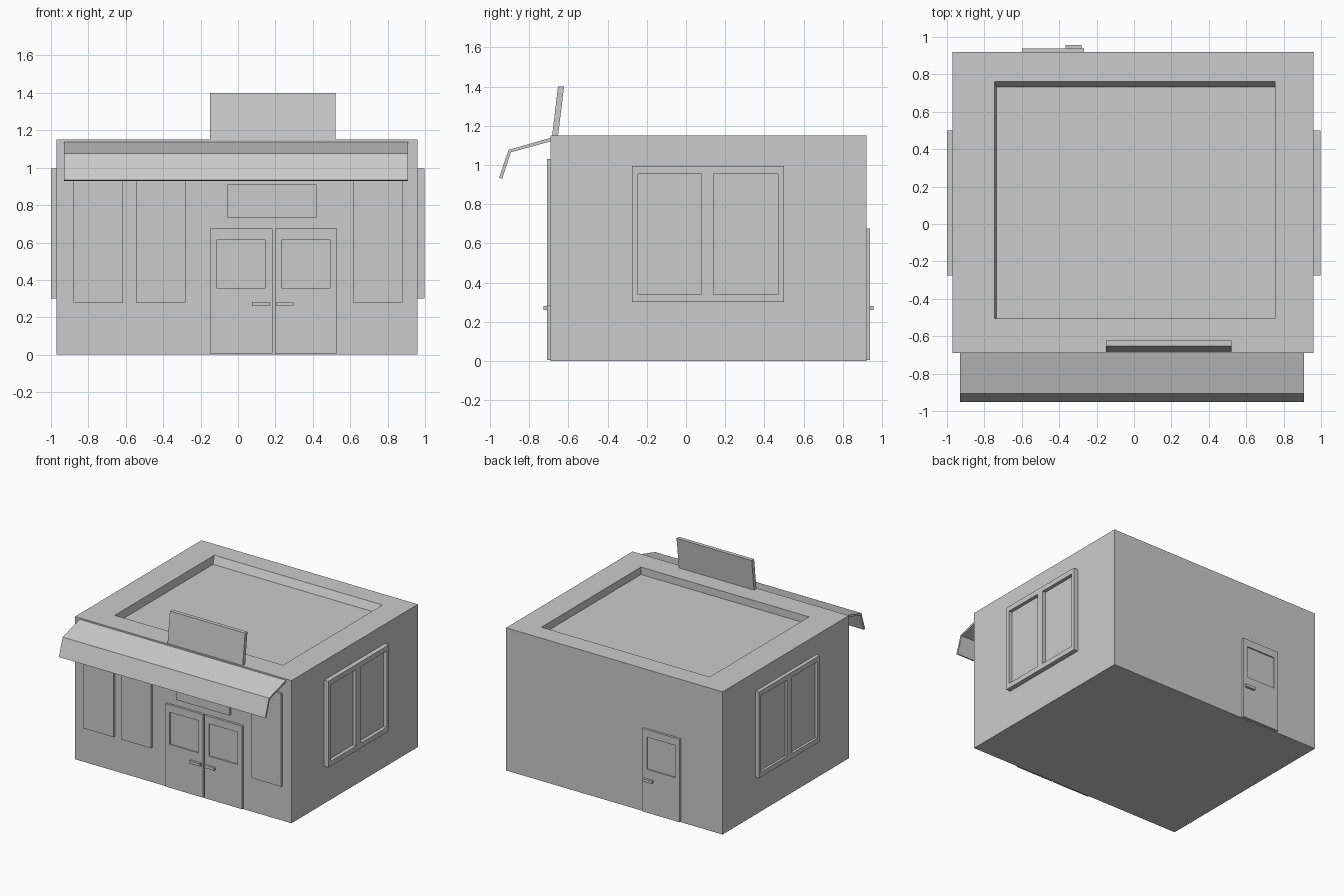
import bpy, bmesh

if "Cube" in bpy.data.objects:
    bpy.data.objects.remove(bpy.data.objects["Cube"])

X0, X1, Y0, Y1, H = -0.97, 0.96, -0.69, 0.92, 1.15

# Each wall maps (along wall, height, distance outward) to world space
front = lambda u, v, w: (u, Y0 - w, v)
back = lambda u, v, w: (u, Y1 + w, v)
right = lambda u, v, w: (X1 + w, u, v)
left = lambda u, v, w: (X0 - w, u, v)


def finish(name, bm):
    bmesh.ops.recalc_face_normals(bm, faces=bm.faces)
    me = bpy.data.meshes.new(name)
    bm.to_mesh(me)
    bm.free()
    ob = bpy.data.objects.new(name, me)
    bpy.context.collection.objects.link(ob)
    return ob


def skin(name, rings):
    """Closed solid through a stack of equal-sized point rings."""
    bm = bmesh.new()
    vs = [[bm.verts.new(p) for p in r] for r in rings]
    n = len(rings[0])
    for a, b in zip(vs, vs[1:]):
        for i in range(n):
            j = (i + 1) % n
            bm.faces.new((a[i], a[j], b[j], b[i]))
    bm.faces.new(vs[0])
    bm.faces.new(vs[-1])
    return finish(name, bm)


def rect(x0, x1, y0, y1, z):
    return [(x0, y0, z), (x1, y0, z), (x1, y1, z), (x0, y1, z)]


def extrude_profile(name, profile, x0, x1):
    return skin(name, [[(x, y, z) for y, z in profile] for x in (x0, x1)])


def panel(name, wall, us, vs, out, holes=(), inner=0.01):
    """Slab on a wall; grid cells listed in holes are sunk to the inner depth."""
    bm = bmesh.new()
    grid = [[bm.verts.new((u, v, 0)) for v in vs] for u in us]
    base, raised = [], set()
    for i in range(len(us) - 1):
        for j in range(len(vs) - 1):
            base.append((bm.faces.new((grid[i][j], grid[i + 1][j],
                                       grid[i + 1][j + 1], grid[i][j + 1])), (i, j)))
    cells = [f for f, _ in base]
    centres = {ij: f.calc_center_median() for f, ij in base}

    def lift(faces, w):
        r = bmesh.ops.extrude_face_region(bm, geom=faces, use_keep_orig=faces is cells)
        for e in r["geom"]:
            if isinstance(e, bmesh.types.BMVert):
                e.co.z = w
        if faces is not cells:
            bmesh.ops.delete(bm, geom=[f for f in faces if f.is_valid], context='FACES')
        return [e for e in r["geom"] if isinstance(e, bmesh.types.BMFace)]

    top = lift(cells, inner if holes else out)
    if holes:
        sunk = [centres[h].xy for h in holes]
        frame = [f for f in top
                 if all((f.calc_center_median().xy - c).length > 1e-4 for c in sunk)]
        lift(frame, out)
    for v in bm.verts:
        v.co = wall(*v.co)
    return finish(name, bm)


# Building shell with sunken roof
skin("building_shell", [
    rect(X0, X1, Y0, Y1, 0), rect(X0, X1, Y0, Y1, H),
    rect(-0.745, 0.755, -0.505, 0.762, H),
    rect(-0.735, 0.755, -0.505, 0.733, H - 0.06)])

# Bent awning sheet and leaning rooftop board
extrude_profile("awning", [(-0.685, 1.14), (-0.905, 1.077), (-0.953, 0.935),
                           (-0.938, 0.93), (-0.893, 1.065), (-0.685, 1.122)], -0.93, 0.91)
extrude_profile("roof_board", [(-0.685, 1.13), (-0.653, 1.4), (-0.622, 1.4),
                               (-0.655, 1.13)], -0.15, 0.52)

# Front window slabs and panel above the doors
for i, x in enumerate((-0.88, -0.545, 0.615)):
    panel(f"front_window_{i + 1}", front, (x, x + 0.265), (0.28, 1.03), 0.018)
panel("transom_panel", front, (-0.055, 0.42), (0.73, 0.91), 0.018)

# Doors with sunken panes and handles
doors = (("front_door_left", front, (-0.15, -0.113, 0.145, 0.185), (0.075, 0.17)),
         ("front_door_right", front, (0.197, 0.235, 0.493, 0.53), (0.207, 0.297)),
         ("back_door", back, (-0.6, -0.563, -0.307, -0.268), (-0.365, -0.28)))
for name, wall, us, handle in doors:
    panel(name, wall, us, (0.006, 0.355, 0.615, 0.675), 0.018, [(1, 1)], 0.008)
    panel(name + "_handle", wall, handle, (0.26, 0.282), 0.037)

# Double side windows
for name, wall, out in (("right_window", right, 0.038), ("left_window", left, 0.03)):
    panel(name, wall, (-0.275, -0.245, 0.08, 0.14, 0.47, 0.5),
          (0.3, 0.34, 0.955, 0.995), out, [(1, 1), (3, 1)], 0.01)
